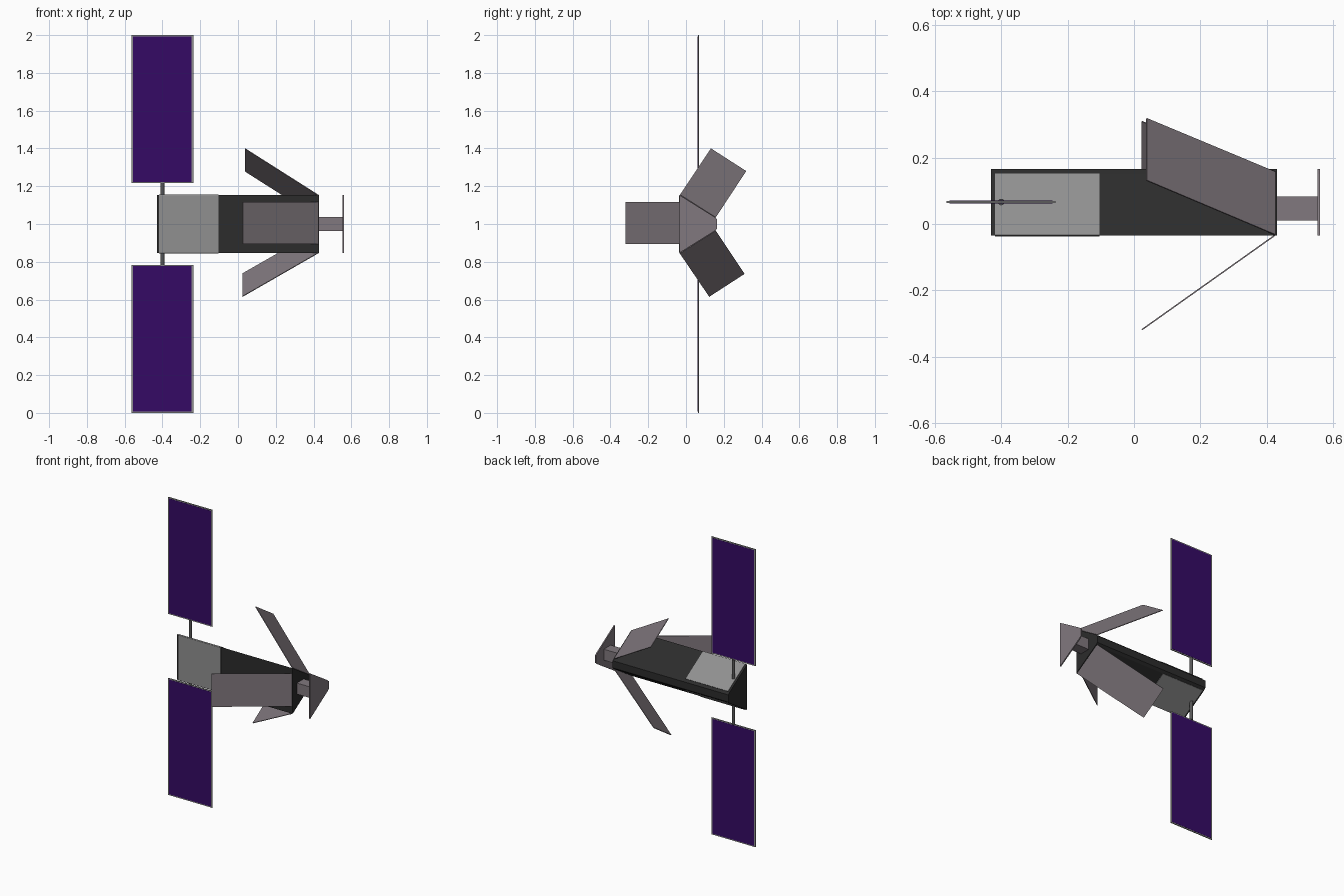
import bpy, bmesh
from mathutils import Vector

if "Cube" in bpy.data.objects:
    bpy.data.objects.remove(bpy.data.objects["Cube"])


def material(name, rgb):
    m = bpy.data.materials.new(name)
    m.diffuse_color = (*rgb, 1)
    m.use_nodes = True
    m.node_tree.nodes["Principled BSDF"].inputs["Base Color"].default_value = m.diffuse_color
    return m


black = material("black_hull", (0.025, 0.025, 0.025))
purple = material("solar_purple", (0.035, 0.003, 0.13))
warm = material("warm_grey", (0.22, 0.19, 0.21))
grey = material("panel_grey", (0.28, 0.28, 0.28))
steel = material("dark_steel", (0.1, 0.1, 0.1))


def solid(name, ring, offset, mat):
    """Extrude a closed ring of points along an offset vector."""
    bm = bmesh.new()
    a = [bm.verts.new(p) for p in ring]
    b = [bm.verts.new(Vector(p) + Vector(offset)) for p in ring]
    n = len(a)
    bm.faces.new(a)
    bm.faces.new(b[::-1])
    for i in range(n):
        bm.faces.new((a[i], b[i], b[(i + 1) % n], a[(i + 1) % n]))
    bmesh.ops.recalc_face_normals(bm, faces=bm.faces)
    me = bpy.data.meshes.new(name)
    bm.to_mesh(me)
    bm.free()
    me.materials.append(mat)
    ob = bpy.data.objects.new(name, me)
    bpy.context.collection.objects.link(ob)
    return ob


def box(name, x, y, z, mat):
    ring = [(x[0], y[0], z[0]), (x[0], y[1], z[0]), (x[0], y[1], z[1]), (x[0], y[0], z[1])]
    return solid(name, ring, (x[1] - x[0], 0, 0), mat)


def sheet(name, corners, t, mat):
    """Thin plate centred on four corners."""
    c = [Vector(p) for p in corners]
    n = (c[1] - c[0]).cross(c[3] - c[0]).normalized()
    return solid(name, [p - n * t / 2 for p in c], n * t, mat)


# Hull: truncated triangular prism along x
half = [(-0.034, 0.153), (0.15, 0.038), (0.165, 0.024)]
section = [(y, 1 + z) for y, z in half] + [(y, 1 - z) for y, z in reversed(half)]
solid("hull", [(-0.43, y, z) for y, z in section], (0.86, 0, 0), black)

# Grey equipment panels on the three long faces
x0, x1 = -0.418, -0.104
sheet("front_panel", [(x0, -0.034, 0.85), (x1, -0.034, 0.85),
                      (x1, -0.034, 1.15), (x0, -0.034, 1.15)], 0.006, grey)
for name, s in (("upper", 1), ("lower", -1)):
    (ya, za), (yb, zb) = half[0], half[1]
    sheet(name + "_panel", [(x0, ya, 1 + s * za), (x1, ya, 1 + s * za),
                            (x1, yb, 1 + s * zb), (x0, yb, 1 + s * zb)], 0.006, grey)

# Boom and end plate
box("boom", (0.43, 0.552), (0.01, 0.083), (0.963, 1.037), warm)
solid("end_plate", [(0.552, y, z) for y, z in section], (0.008, 0, 0), warm)

# Three opened flaps hinged at the +x end
sheet("front_flap", [(0.424, -0.034, 0.895), (0.424, -0.034, 1.117),
                     (0.024, -0.318, 1.117), (0.024, -0.318, 0.895)], 0.004, warm)
sheet("upper_flap", [(0.424, -0.032, 1.154), (0.424, 0.157, 1.034),
                     (0.038, 0.318, 1.279), (0.038, 0.131, 1.399)], 0.004, warm)
sheet("lower_flap", [(0.424, -0.034, 0.846), (0.424, 0.157, 0.966),
                     (0.024, 0.309, 0.737), (0.024, 0.122, 0.616)], 0.004, warm)

# Solar wings with frame, cells and mast
yc = 0.066
for name, s in (("upper", 1), ("lower", -1)):
    span = lambda a, b: sorted((1 + s * a, 1 + s * b))
    box(name + "_wing_frame", (-0.564, -0.236), (yc - 0.003, yc + 0.003), span(0.216, 1), grey)
    box(name + "_wing_cells", (-0.555, -0.245), (yc - 0.004, yc + 0.004), span(0.223, 0.993), purple)
    z = span(0.05, 0.218)
    bpy.ops.mesh.primitive_cylinder_add(vertices=12, radius=0.01, depth=z[1] - z[0],
                                        location=(-0.4, yc, sum(z) / 2))
    mast = bpy.context.object
    mast.name = name + "_mast"
    mast.data.materials.append(steel)
    bpy.ops.object.shade_smooth_by_angle()
